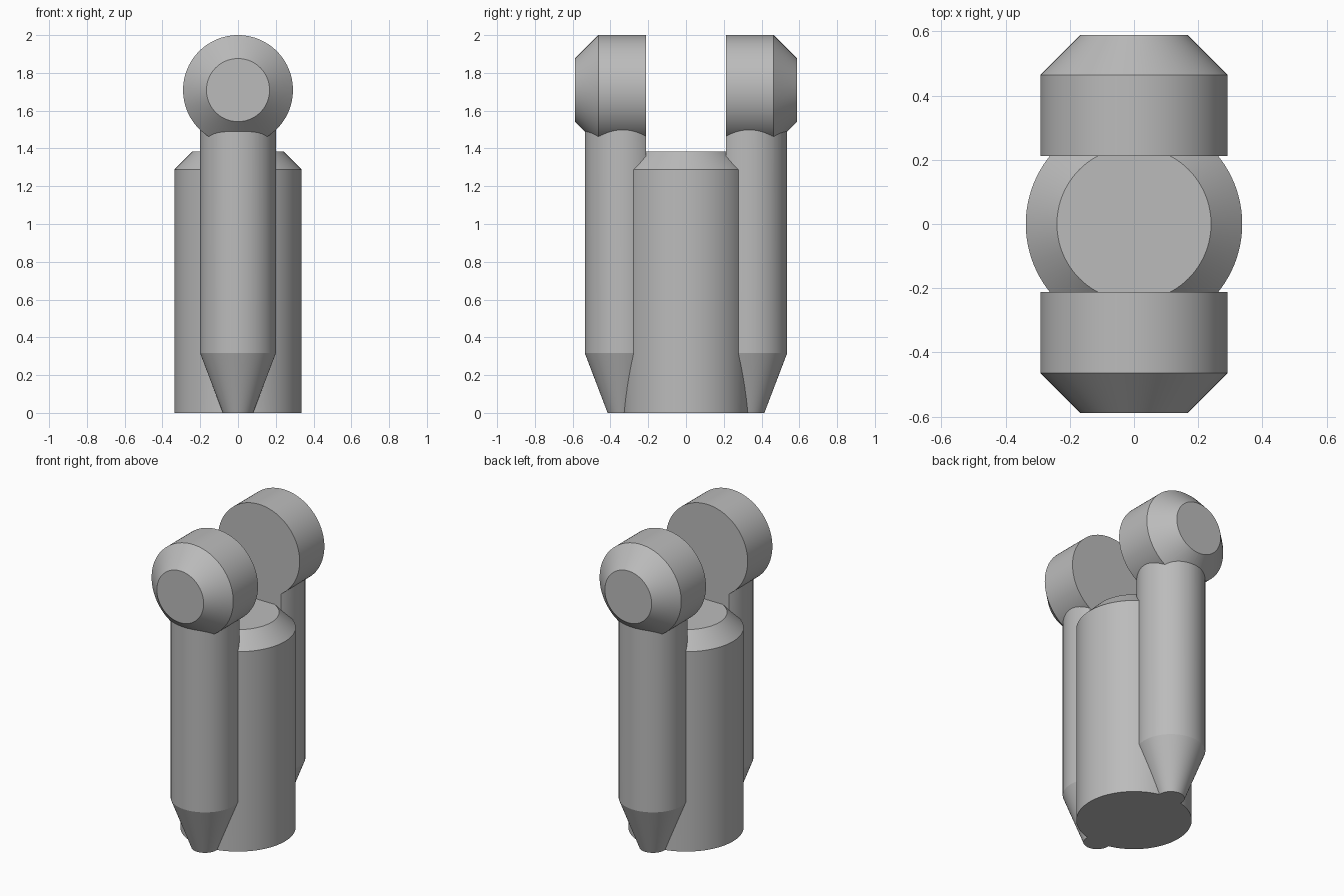
import bpy
import bmesh
from math import pi, sin, cos, radians
from mathutils import Matrix, Vector

if "Cube" in bpy.data.objects:
    bpy.data.objects.remove(bpy.data.objects["Cube"])

SEGMENTS = 96
SLOT = 0.212      # half width of the gap between the two heads
ROD_Y = 0.335     # distance of the side rods from the centre

grey = bpy.data.materials.new("plain grey")
grey.use_nodes = True
colour = (0.5, 0.5, 0.5, 1)
grey.diffuse_color = colour
grey.node_tree.nodes["Principled BSDF"].inputs["Base Color"].default_value = colour


def add_object(name, bm):
    mesh = bpy.data.meshes.new(name)
    bm.to_mesh(mesh)
    bm.free()
    mesh.materials.append(grey)
    obj = bpy.data.objects.new(name, mesh)
    bpy.context.collection.objects.link(obj)
    return obj


def turned(name, profile, matrix=Matrix()):
    """Closed round solid from (radius, height) points, turned about z."""
    bm = bmesh.new()
    rings = []
    for r, h in profile:
        angles = [2 * pi * i / SEGMENTS for i in range(SEGMENTS)]
        rings.append([bm.verts.new((r * cos(a), r * sin(a), h)) for a in angles])
    for low, high in zip(rings, rings[1:]):
        for i in range(SEGMENTS):
            j = (i + 1) % SEGMENTS
            bm.faces.new((low[i], low[j], high[j], high[i]))
    bm.faces.new(rings[0][::-1])
    bm.faces.new(rings[-1])
    bm.transform(matrix)
    return add_object(name, bm)


def combine(obj, other, operation):
    """Apply a boolean and remove the second solid."""
    mod = obj.modifiers.new("combine", "BOOLEAN")
    mod.operation = operation
    mod.solver = "EXACT"
    mod.object = other
    bpy.context.view_layer.objects.active = obj
    bpy.ops.object.modifier_apply(modifier=mod.name)
    bpy.data.objects.remove(other)


# Chamfered central barrel
body = turned("central_barrel", [(0.337, 0), (0.337, 1.288), (0.24, 1.385)])

# Front and back arms: a tapered rod carrying a chamfered round head
for side, turn in (("front", pi), ("back", 0)):
    spin = Matrix.Rotation(turn, 4, "Z")
    arm = turned(side + "_rod", [(0.08, 0), (0.201, 0.317), (0.201, 1.6)],
                 spin @ Matrix.Translation((0, ROD_Y, 0)))
    head = turned(side + "_head", [(0.291, 0.1), (0.291, 0.464), (0.167, 0.588)],
                  spin @ Matrix.Translation((0, 0, 1.709)) @ Matrix.Rotation(-pi / 2, 4, "X"))
    combine(arm, head, "UNION")

    # Flat inner face of the arm above the barrel
    bm = bmesh.new()
    bmesh.ops.create_cube(bm, size=1)
    bm.transform(Matrix.Translation((0, 0, 1.82)) @ Matrix.Diagonal(Vector((1, 2 * SLOT, 1, 1))))
    cutter = add_object("slot_cutter", bm)
    cutter.hide_render = True
    combine(arm, cutter, "DIFFERENCE")
    combine(body, arm, "UNION")

body.name = "twin_headed_barrel"
bpy.ops.object.select_all(action="DESELECT")
body.select_set(True)
bpy.context.view_layer.objects.active = body
bpy.ops.object.shade_smooth_by_angle(angle=radians(20))
